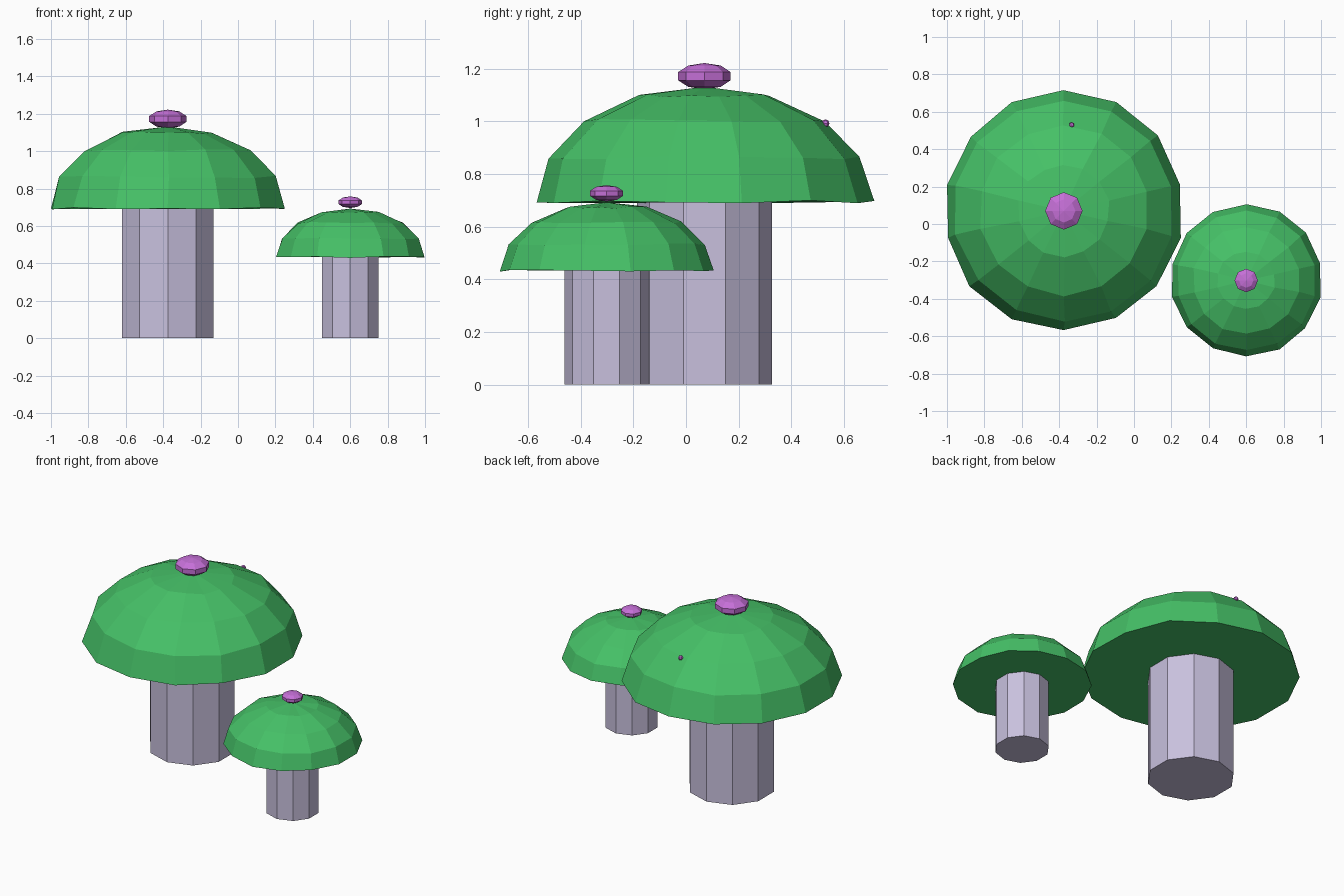
import bpy
import bmesh
import math
import random
from mathutils import Vector

random.seed(4)

cube = bpy.data.objects.get("Cube")
if cube:
    bpy.data.objects.remove(cube, do_unlink=True)


def make_material(name, rgb):
    mat = bpy.data.materials.new(name)
    mat.use_nodes = True
    mat.diffuse_color = (*rgb, 1)
    mat.node_tree.nodes["Principled BSDF"].inputs["Base Color"].default_value = (*rgb, 1)
    return mat


GREEN = make_material("cap green", (0.06, 0.53, 0.135))
LILAC = make_material("stem lilac", (0.58, 0.53, 0.73))
PINK = make_material("button pink", (0.56, 0.16, 0.68))


def finish(name, bm, mat, location):
    bmesh.ops.recalc_face_normals(bm, faces=bm.faces)
    mesh = bpy.data.meshes.new(name)
    bm.to_mesh(mesh)
    bm.free()
    mesh.materials.append(mat)
    obj = bpy.data.objects.new(name, mesh)
    obj.location = location
    bpy.context.collection.objects.link(obj)
    return obj


def lathe(profile, sides, jitter=0):
    """Flat-faced turned solid from (radius, z) rings, one corner facing front."""
    bm = bmesh.new()
    rings = []
    for radius, z in profile:
        if radius == 0:
            rings.append([bm.verts.new((0, 0, z))])
            continue
        ring = []
        for i in range(sides):
            a = 2 * math.pi * i / sides - math.pi / 2
            p = Vector((radius * math.cos(a), radius * math.sin(a), z))
            p += Vector([random.uniform(-jitter, jitter) for _ in range(3)])
            ring.append(bm.verts.new(p))
        rings.append(ring)
    for low, high in zip(rings, rings[1:]):
        for i in range(sides):
            j = (i + 1) % sides
            if len(high) == 1:
                bm.faces.new((low[i], low[j], high[0]))
            elif len(low) == 1:
                bm.faces.new((low[0], high[j], high[i]))
            else:
                bm.faces.new((low[i], low[j], high[j], high[i]))
    for ring in (rings[0], rings[-1]):
        if len(ring) > 1:
            bm.faces.new(ring)
    return bm


def ellipsoid(radius, half_height, sides, rings, start=0):
    """Profile of a flattened ball, from ring number start up to the top."""
    profile = []
    for i in range(start, rings + 1):
        a = math.pi * i / rings
        r = 0 if i in (0, rings) else radius * math.sin(a)
        profile.append((r, -half_height * math.cos(a)))
    return profile


def mushroom(prefix, x, y, stem_r, cap_r, cap_z, cap_h, button_r, button_h, button_z):
    # Ten-sided stem reaching up to the cap
    finish(prefix + "_stem", lathe([(stem_r, 0), (stem_r, cap_z + 0.02)], 10),
           LILAC, (x, y, 0))
    # Faceted half-dome cap with a flat underside
    finish(prefix + "_cap", lathe(ellipsoid(cap_r, cap_h, 14, 8, start=4), 14, cap_r * 0.009),
           GREEN, (x, y, cap_z))
    # Flattened button on top
    finish(prefix + "_button", lathe(ellipsoid(button_r, button_h, 8, 5), 8),
           PINK, (x, y, button_z))


mushroom("large", -0.375, 0.07, 0.257, 0.64, 0.695, 0.437, 0.105, 0.05, 1.172)
mushroom("small", 0.6, -0.302, 0.16, 0.405, 0.433, 0.26, 0.066, 0.031, 0.727)

# Tiny spot poking through the back of the large cap
finish("cap_spot", lathe(ellipsoid(0.015, 0.015, 6, 4), 6), PINK, (-0.333, 0.53, 0.993))
